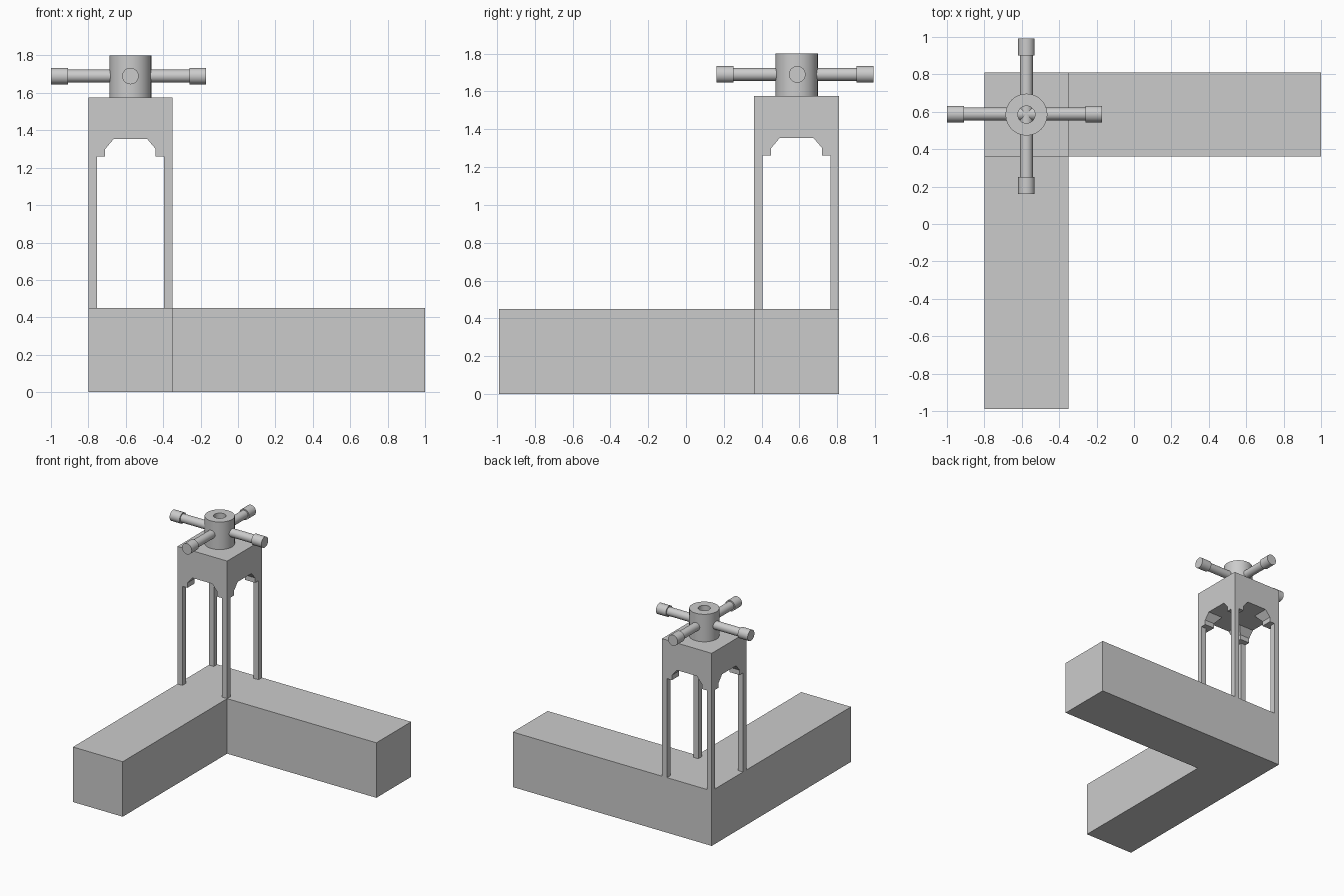
import bpy, bmesh, math
from mathutils import Matrix, Vector

if "Cube" in bpy.data.objects:
    bpy.data.objects.remove(bpy.data.objects["Cube"])

CX, CY = -0.575, 0.585      # tower axis
HALF = 0.225                # half width of tower and walls


def finish(name, bm, smooth=False):
    bmesh.ops.remove_doubles(bm, verts=bm.verts, dist=1e-5)
    bmesh.ops.recalc_face_normals(bm, faces=bm.faces)
    mesh = bpy.data.meshes.new(name)
    bm.to_mesh(mesh)
    bm.free()
    ob = bpy.data.objects.new(name, mesh)
    bpy.context.collection.objects.link(ob)
    if smooth:
        bpy.ops.object.select_all(action='DESELECT')
        bpy.context.view_layer.objects.active = ob
        ob.select_set(True)
        bpy.ops.object.shade_smooth_by_angle(angle=math.radians(35))
    return ob


def prism(name, points, direction):
    bm = bmesh.new()
    face = bm.faces.new([bm.verts.new(p) for p in points])
    ext = bmesh.ops.extrude_face_region(bm, geom=[face], use_keep_orig=True)
    verts = [v for v in ext['geom'] if isinstance(v, bmesh.types.BMVert)]
    bmesh.ops.translate(bm, verts=verts, vec=Vector(direction))
    return finish(name, bm)


def lathe(name, profile, matrix):
    """Spin a list of (radius, height) points round z, then place it."""
    bm = bmesh.new()
    verts = [bm.verts.new((r, 0, z)) for r, z in profile]
    edges = [bm.edges.new(pair) for pair in zip(verts, verts[1:])]
    bmesh.ops.spin(bm, geom=verts + edges, axis=(0, 0, 1), cent=(0, 0, 0),
                   angle=2 * math.pi, steps=32)
    bmesh.ops.transform(bm, matrix=matrix, verts=bm.verts)
    return finish(name, bm, smooth=True)


# L-shaped base wall
x0, x1, y0, y1 = CX - HALF, CX + HALF, CY - HALF, CY + HALF
prism("base_wall", [(x0, -0.99, 0), (x1, -0.99, 0), (x1, y0, 0),
                    (1, y0, 0), (1, y1, 0), (x0, y1, 0)], (0, 0, 0.45))

# Tower block with four legs, opened by two crossing arches
tower = prism("tower", [(x0, y0, 0.45), (x1, y0, 0.45), (x1, y1, 0.45),
                        (x0, y1, 0.45)], (0, 0, 1.125))
half_arch = [(0.18, 0.3), (0.18, 1.26), (0.135, 1.26), (0.135, 1.3), (0.09, 1.353)]
arch = half_arch + [(-u, z) for u, z in reversed(half_arch)]
cutters = [
    prism("arch_cutter_y", [(CX + u, CY - 0.4, z) for u, z in arch], (0, 0.8, 0)),
    prism("arch_cutter_x", [(CX - 0.4, CY + u, z) for u, z in arch], (0.8, 0, 0)),
]
for cutter in cutters:
    mod = tower.modifiers.new("arch", 'BOOLEAN')
    mod.operation = 'DIFFERENCE'
    mod.solver = 'EXACT'
    mod.object = cutter
    cutter.hide_render = True
    cutter.hide_set(True)

# Hollow hub
lathe("hub", [(0.046, 0), (0.112, 0), (0.112, 0.225), (0.046, 0.225), (0.046, 0)],
      Matrix.Translation((CX, CY, 1.575)))

# Crossed handle bars with thicker grips at both ends
L = 0.415
bar = [(0, -L), (0.044, -L), (0.044, -L + 0.09), (0.034, -L + 0.09),
       (0.034, L - 0.09), (0.044, L - 0.09), (0.044, L), (0, L)]
lathe("handle_bar_x", bar, Matrix.Translation((-0.585, CY + 0.003, 1.69))
      @ Matrix.Rotation(math.pi / 2, 4, 'Y'))
lathe("handle_bar_y", bar, Matrix.Translation((CX, 0.576, 1.69))
      @ Matrix.Rotation(math.pi / 2, 4, 'X'))
